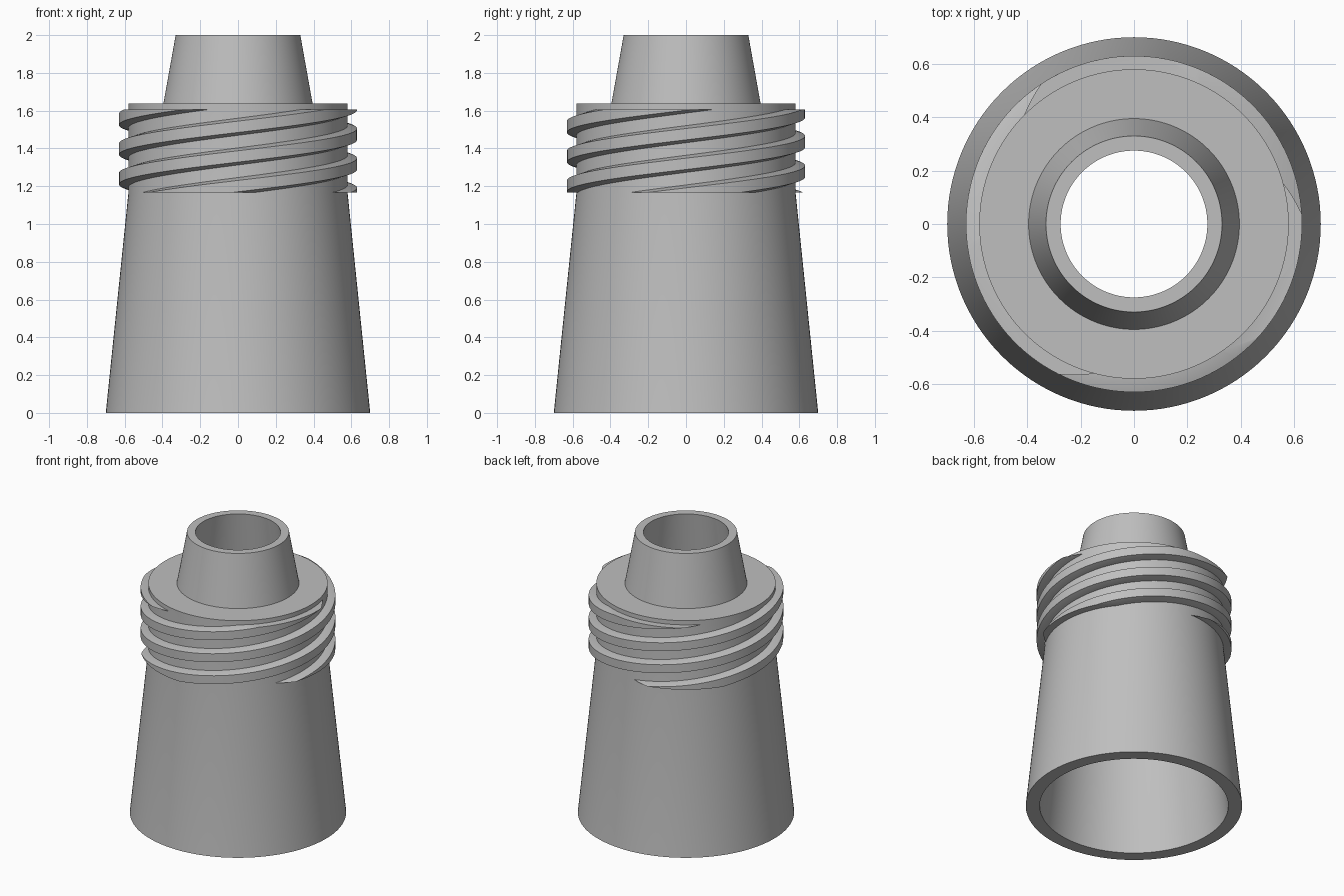
import bpy, bmesh, math

cube = bpy.data.objects.get("Cube")
if cube:
    bpy.data.objects.remove(cube, do_unlink=True)

SEGMENTS = 128
THREAD_LOW, THREAD_HIGH = 1.167, 1.607
LEAD, STARTS = 0.471, 3

grey = bpy.data.materials.new("plain grey")
grey.use_nodes = True
colour = (0.52, 0.52, 0.52, 1)
grey.diffuse_color = colour
grey.node_tree.nodes["Principled BSDF"].inputs["Base Color"].default_value = colour


def finish(name, bm):
    """Turn a bmesh into a grey object with smooth sides and sharp rims."""
    bmesh.ops.recalc_face_normals(bm, faces=bm.faces)
    mesh = bpy.data.meshes.new(name)
    bm.to_mesh(mesh)
    bm.free()
    mesh.materials.append(grey)
    obj = bpy.data.objects.new(name, mesh)
    bpy.context.collection.objects.link(obj)
    bpy.ops.object.select_all(action="DESELECT")
    obj.select_set(True)
    bpy.context.view_layer.objects.active = obj
    bpy.ops.object.shade_smooth_by_angle(angle=math.radians(30))
    return obj


def bridge(bm, rings):
    """Join neighbouring closed rings of vertices with quads."""
    for a, b in zip(rings, rings[1:]):
        n = len(a)
        for i in range(n):
            j = (i + 1) % n
            bm.faces.new((a[i], a[j], b[j], b[i]))


def lathe(name, profile):
    """Revolve a closed (radius, height) profile around z."""
    bm = bmesh.new()
    rings = []
    for k in range(SEGMENTS):
        a = math.tau * k / SEGMENTS
        rings.append([bm.verts.new((r * math.cos(a), r * math.sin(a), z)) for r, z in profile])
    bridge(bm, rings + rings[:1])
    return finish(name, bm)


def thread(name, start_angle):
    """Sweep a trapezoid up a helix and trim both ends level."""
    section = [(0.56, -0.046), (0.578, -0.046), (0.63, -0.03),
               (0.63, 0.03), (0.578, 0.046), (0.56, 0.046)]
    z0 = THREAD_LOW - 0.06
    turns = (THREAD_HIGH - THREAD_LOW + 0.12) / LEAD
    steps = round(turns * SEGMENTS)
    bm = bmesh.new()
    rings = []
    for k in range(steps + 1):
        t = turns * k / steps
        a = start_angle + math.tau * t
        rings.append([bm.verts.new((r * math.cos(a), r * math.sin(a), z0 + LEAD * t + dz))
                      for r, dz in section])
    bridge(bm, rings)
    for height, normal in ((THREAD_LOW, (0, 0, -1)), (THREAD_HIGH, (0, 0, 1))):
        bmesh.ops.bisect_plane(bm, geom=bm.verts[:] + bm.edges[:] + bm.faces[:],
                               plane_co=(0, 0, height), plane_no=normal, clear_outer=True)
        rim = [e for e in bm.edges if e.is_boundary
               and all(abs(v.co.z - height) < 1e-4 for v in e.verts)]
        bmesh.ops.holes_fill(bm, edges=rim, sides=0)
    return finish(name, bm)


# Hollow tapered body with a straight neck and an open spout
lathe("body_and_spout", [
    (0.70, 0), (0.58, 1.167), (0.58, 1.637), (0.395, 1.637), (0.33, 2.0),
    (0.275, 2.0), (0.34, 1.55), (0.49, 1.55), (0.49, 1.167), (0.61, 0)])

# Three-start screw thread around the neck
first_angle = math.pi + math.tau * (THREAD_LOW - 0.06 - 1.24) / LEAD
for s in range(STARTS):
    thread(f"screw_thread_{s + 1}", first_angle + math.tau * s / STARTS)
